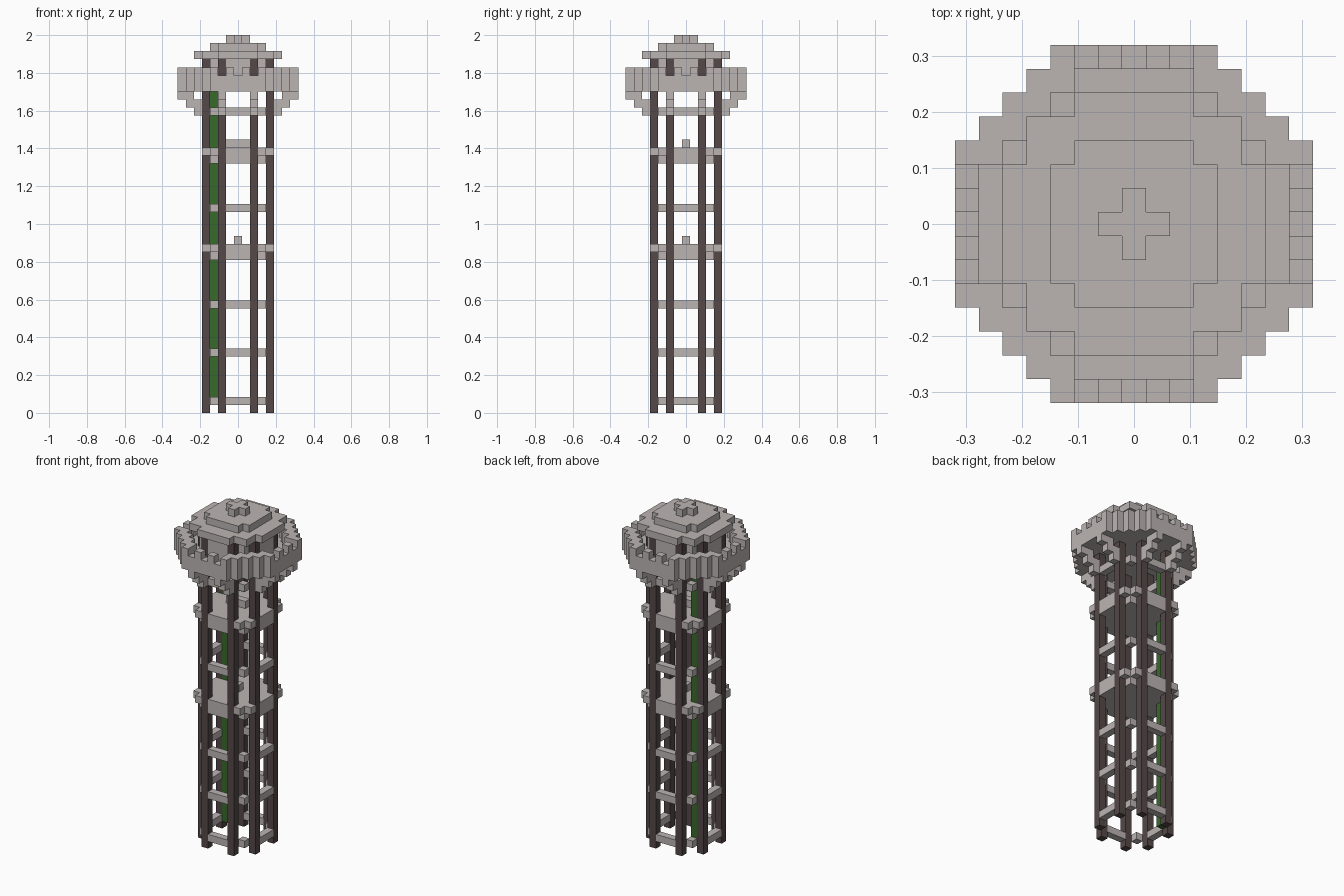
import bpy, bmesh
from mathutils import Vector

old = bpy.data.objects.get("Cube")
if old:
    bpy.data.objects.remove(old)

U = 2 / 47  # block size


def material(name, rgb):
    m = bpy.data.materials.new(name)
    m.use_nodes = True
    m.diffuse_color = (*rgb, 1)
    m.node_tree.nodes["Principled BSDF"].inputs["Base Color"].default_value = (*rgb, 1)
    return m


STONE = material("pale_stone", (0.50, 0.46, 0.45))
WOOD = material("dark_timber", (0.09, 0.065, 0.065))
LEAF = material("vine_green", (0.04, 0.14, 0.025))


def blocks(name, cells, mat):
    """Join unit blocks into one outer skin, leaving out the hidden faces."""
    cells = set(cells)
    bm = bmesh.new()
    for c in cells:
        centre = Vector((c[0], c[1], c[2] + 0.5))
        for axis in range(3):
            for sign in (-1, 1):
                near = list(c)
                near[axis] += sign
                if tuple(near) in cells:
                    continue
                n, a, b = Vector(), Vector(), Vector()
                n[axis] = sign / 2
                a[(axis + 1) % 3] = 0.5
                b[(axis + 2) % 3] = sign / 2
                corners = (n - a - b, n + a - b, n + a + b, n - a + b)
                bm.faces.new([bm.verts.new((centre + v) * U) for v in corners])
    bmesh.ops.remove_doubles(bm, verts=bm.verts, dist=U / 100)
    bmesh.ops.dissolve_limit(bm, angle_limit=0.01, verts=bm.verts, edges=bm.edges)
    me = bpy.data.meshes.new(name)
    bm.to_mesh(me)
    bm.free()
    me.materials.append(mat)
    ob = bpy.data.objects.new(name, me)
    bpy.context.collection.objects.link(ob)


def disc(widths):
    """Stepped disc; widths[j] is the half width of the row j from the middle."""
    r = len(widths) - 1
    return {(i, j) for j in range(-r, r + 1)
            for i in range(-widths[abs(j)], widths[abs(j)] + 1)}


def rim(shape):
    near = [(a, b) for a in (-1, 0, 1) for b in (-1, 0, 1)]
    return {(i, j) for i, j in shape if any((i + a, j + b) not in shape for a, b in near)}


def layer(shape, *levels):
    return {(i, j, k) for i, j in shape for k in levels}


def around(points):
    """Repeat points in all four quadrants and across the diagonals."""
    return {(s * a, t * b) for p in points for a, b in (p, p[::-1])
            for s in (-1, 1) for t in (-1, 1)}


posts = around([(4, 2)])
shaft = disc([4, 4, 4, 3, 2]) - posts
ties = around([(4, 0), (4, 1), (3, 3)])
balcony = disc([7, 7, 7, 7, 6, 5, 4, 3])

# Eight tall timber posts
for n, p in enumerate(sorted(posts)):
    blocks(f"post_{n + 1}", layer([p], *range(44)), WOOD)

# Tie rings between the posts
for n, k in enumerate((1, 7, 13, 25, 37)):
    blocks(f"tie_ring_{n + 1}", layer(ties, k), STONE)

# Landings with corner lugs and a raised centre
for name, k, half in (("lower_landing", 19, 0), ("upper_landing", 31, 1)):
    cells = layer(shaft, k, k + 1) | layer(around([(4, 3)]), k + 1)
    cells |= layer([(i, 0) for i in range(-half, half + 1)], k + 2)
    if name == "lower_landing":
        cells.discard((-3, 2, k + 2))
    blocks(name, cells, STONE)

# Hanging vine, split where the landings pass
for n, (lo, hi) in enumerate(((1, 19), (21, 31), (33, 40))):
    blocks(f"vine_{n + 1}", layer([(-3, 2)], *range(lo, hi)), LEAF)

# Stepped brackets below the balcony
brackets = layer(around([(5, 2)]), 37, 38) | layer(around([(6, 2)]), 38, 39)
brackets |= layer(around([(7, 2)]), 39)
blocks("balcony_brackets", brackets, STONE)

# Balcony floor with battlements
parapet = rim(balcony)
gaps = around([(7, 0), (7, 2)])
blocks("balcony", layer(balcony - posts, 40) | layer(parapet, 41)
       | layer(parapet - gaps, 42), STONE)

# Cabin walls between the post tops
blocks("cabin_wall", layer(ties, 41, 42, 43), STONE)

# Stepped roof
blocks("roof", layer(disc([5, 5, 5, 4, 4, 2]), 44) | layer(disc([3, 3, 3, 2]), 45)
       | layer(disc([1, 0]), 46), STONE)
